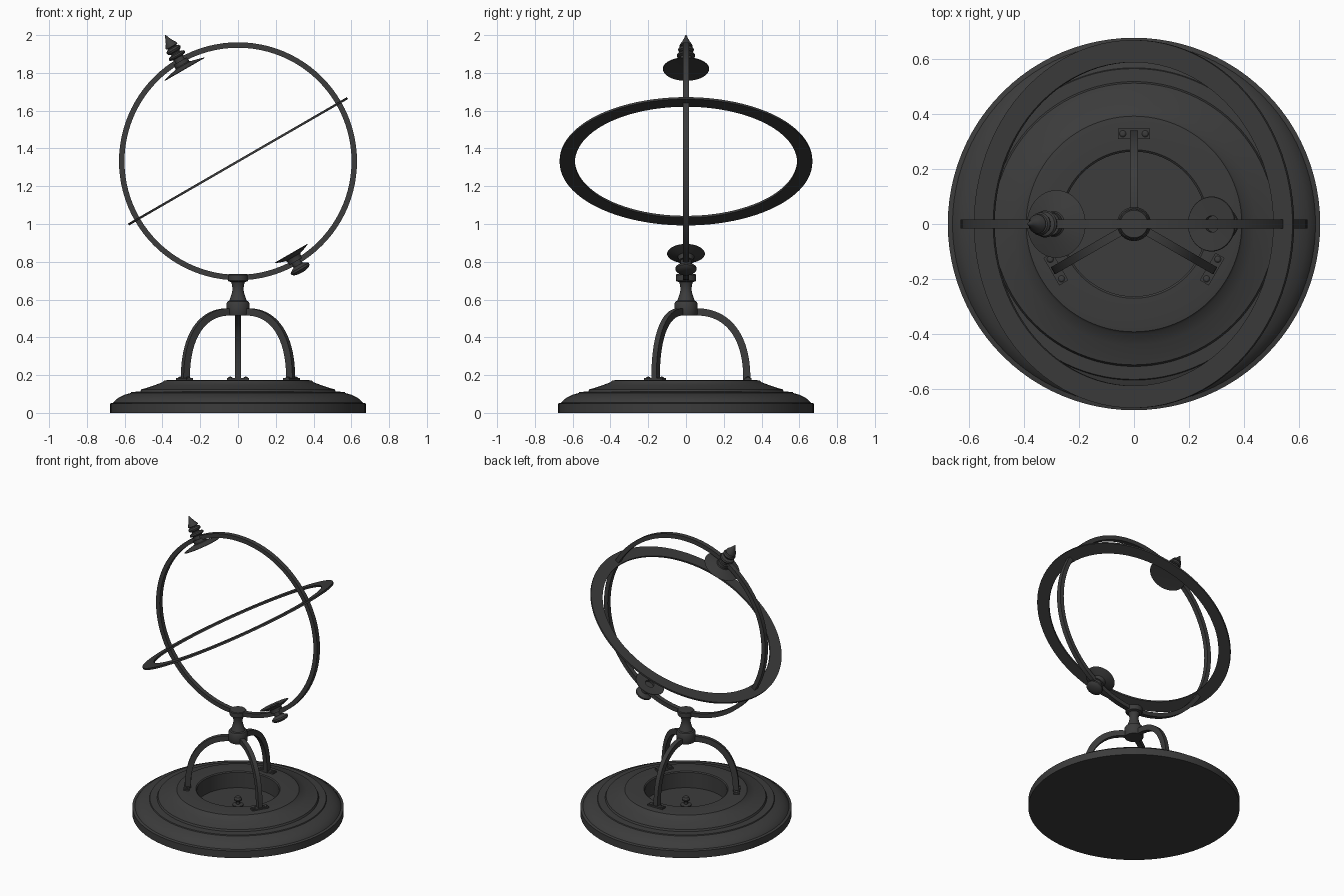
import bpy, bmesh
from math import sin, cos, pi, radians
from mathutils import Matrix, Vector

if "Cube" in bpy.data.objects:
    bpy.data.objects.remove(bpy.data.objects["Cube"])

mat = bpy.data.materials.new("dark_iron")
mat.diffuse_color = (0.045, 0.045, 0.045, 1)
mat.use_nodes = True
mat.node_tree.nodes["Principled BSDF"].inputs["Base Color"].default_value = mat.diffuse_color


def finish(bm, name, matrix=Matrix(), angle=30):
    bmesh.ops.remove_doubles(bm, verts=bm.verts, dist=1e-5)
    bmesh.ops.recalc_face_normals(bm, faces=bm.faces)
    me = bpy.data.meshes.new(name)
    bm.to_mesh(me)
    bm.free()
    ob = bpy.data.objects.new(name, me)
    bpy.context.collection.objects.link(ob)
    ob.matrix_world = matrix
    me.materials.append(mat)
    bpy.ops.object.select_all(action='DESELECT')
    ob.select_set(True)
    bpy.context.view_layer.objects.active = ob
    bpy.ops.object.shade_smooth_by_angle(angle=radians(angle))
    return ob


def lathe(name, pts, matrix=Matrix(), seg=48, closed=False):
    """Revolve an (r, z) profile about local z."""
    bm = bmesh.new()
    vs = [bm.verts.new((r, 0, z)) for r, z in pts]
    n = len(vs)
    es = [bm.edges.new((vs[i], vs[(i + 1) % n])) for i in range(n if closed else n - 1)]
    bmesh.ops.spin(bm, geom=vs + es, cent=(0, 0, 0), axis=(0, 0, 1),
                   angle=2 * pi, steps=seg, use_merge=True)
    return finish(bm, name, matrix)


def ring(name, r0, r1, h, matrix):
    return lathe(name, [(r0, -h), (r1, -h), (r1, h), (r0, h)], matrix, 96, True)


def box(name, size, matrix):
    bm = bmesh.new()
    bmesh.ops.create_cube(bm, size=1, matrix=Matrix.Diagonal((*size, 1)))
    return finish(bm, name, matrix)


# Stepped round base with a sunken centre
lathe("base", [(0, 0), (0.677, 0), (0.677, 0.05), (0.66, 0.054), (0.651, 0.066),
               (0.63, 0.082), (0.60, 0.096), (0.568, 0.105), (0.565, 0.111),
               (0.518, 0.113), (0.512, 0.125), (0.49, 0.13), (0.44, 0.147),
               (0.40, 0.162), (0.392, 0.171), (0.37, 0.174), (0.27, 0.174),
               (0.263, 0.168), (0.263, 0.06), (0, 0.06)], seg=96)
lathe("base_knob", [(0.035, 0.06), (0.035, 0.066), (0.012, 0.07), (0.012, 0.085),
                    (0.024, 0.095), (0.026, 0.105), (0.018, 0.118), (0, 0.123)], seg=24)

# Central hub, neck and cap under the big ring
lathe("hub", [(0, 0.515), (0.058, 0.515), (0.062, 0.522), (0.062, 0.578), (0.056, 0.59),
              (0.046, 0.594), (0.040, 0.61), (0.032, 0.635), (0.029, 0.655), (0.032, 0.68),
              (0.036, 0.692), (0.050, 0.697), (0.054, 0.703), (0.054, 0.73),
              (0.050, 0.735), (0, 0.735)])


# Three arched legs with bolted feet
def leg_path(t):
    return Vector((0.045 + 0.277 * sin(t) ** 0.85, 0, 0.17 + 0.365 * max(cos(t), 0) ** 0.85))


for i, deg in enumerate((90, 210, 330)):
    rot = Matrix.Rotation(radians(deg), 4, 'Z')
    bm = bmesh.new()
    n, prev = 24, None
    for k in range(n + 1):
        t = pi / 2 * k / n
        p = leg_path(t)
        d = (leg_path(min(t + 0.02, pi / 2)) - leg_path(max(t - 0.02, 0))).normalized()
        nrm = Vector((-d.z, 0, d.x)) * 0.019
        side = Vector((0, 0.015, 0))
        cur = [bm.verts.new(p + nrm * a + side * b)
               for a, b in ((1, 1), (1, -1), (-1, -1), (-1, 1))]
        if prev:
            for j in range(4):
                bm.faces.new((prev[j], prev[(j + 1) % 4], cur[(j + 1) % 4], cur[j]))
        if k in (0, n):
            bm.faces.new(cur)
        prev = cur
    finish(bm, f"leg_{i}", rot)
    box(f"foot_plate_{i}", (0.038, 0.115, 0.012), rot @ Matrix.Translation((0.328, 0, 0.178)))
    for s in (-1, 1):
        lathe(f"foot_bolt_{i}_{s}", [(0.012, 0), (0.012, 0.004), (0.007, 0.008), (0, 0.009)],
              rot @ Matrix.Translation((0.328, 0.041 * s, 0.183)), 16)

# Upright ring and the tilted flat ring
centre = Matrix.Translation((0, 0, 1.332))
tilt = centre @ Matrix.Rotation(radians(-30), 4, 'Y')
ring("meridian_ring", 0.601, 0.63, 0.016, centre @ Matrix.Rotation(pi / 2, 4, 'X'))
ring("horizon_ring", 0.588, 0.669, 0.006, tilt)

# Upper plate and finial along the tilted axis
lathe("upper_plate", [(0, 0.568), (0.121, 0.562), (0.123, 0.565), (0.08, 0.577),
                      (0.046, 0.585), (0.042, 0.59), (0.042, 0.612), (0, 0.612)], tilt)
lathe("finial", [(0, 0.61), (0.03, 0.61), (0.03, 0.634), (0.046, 0.639), (0.049, 0.646),
                 (0.044, 0.654), (0.026, 0.660), (0.026, 0.666), (0.038, 0.672),
                 (0.042, 0.682), (0.036, 0.692), (0.024, 0.697), (0.035, 0.702),
                 (0.033, 0.71), (0.02, 0.73), (0.01, 0.752), (0.004, 0.768), (0, 0.772)],
      tilt, 32)

# Lower plate and knob at the opposite end
low = tilt @ Matrix.Rotation(pi, 4, 'X')
lathe("lower_plate", [(0, 0.58), (0.03, 0.58), (0.03, 0.566), (0.098, 0.562), (0.1, 0.565),
                      (0.07, 0.577), (0.044, 0.585), (0.04, 0.592), (0.04, 0.612),
                      (0, 0.612)], low)
lathe("lower_knob", [(0, 0.61), (0.03, 0.61), (0.028, 0.636), (0.042, 0.644), (0.055, 0.652),
                     (0.055, 0.663), (0.045, 0.672), (0.025, 0.678), (0, 0.68)], low, 32)
